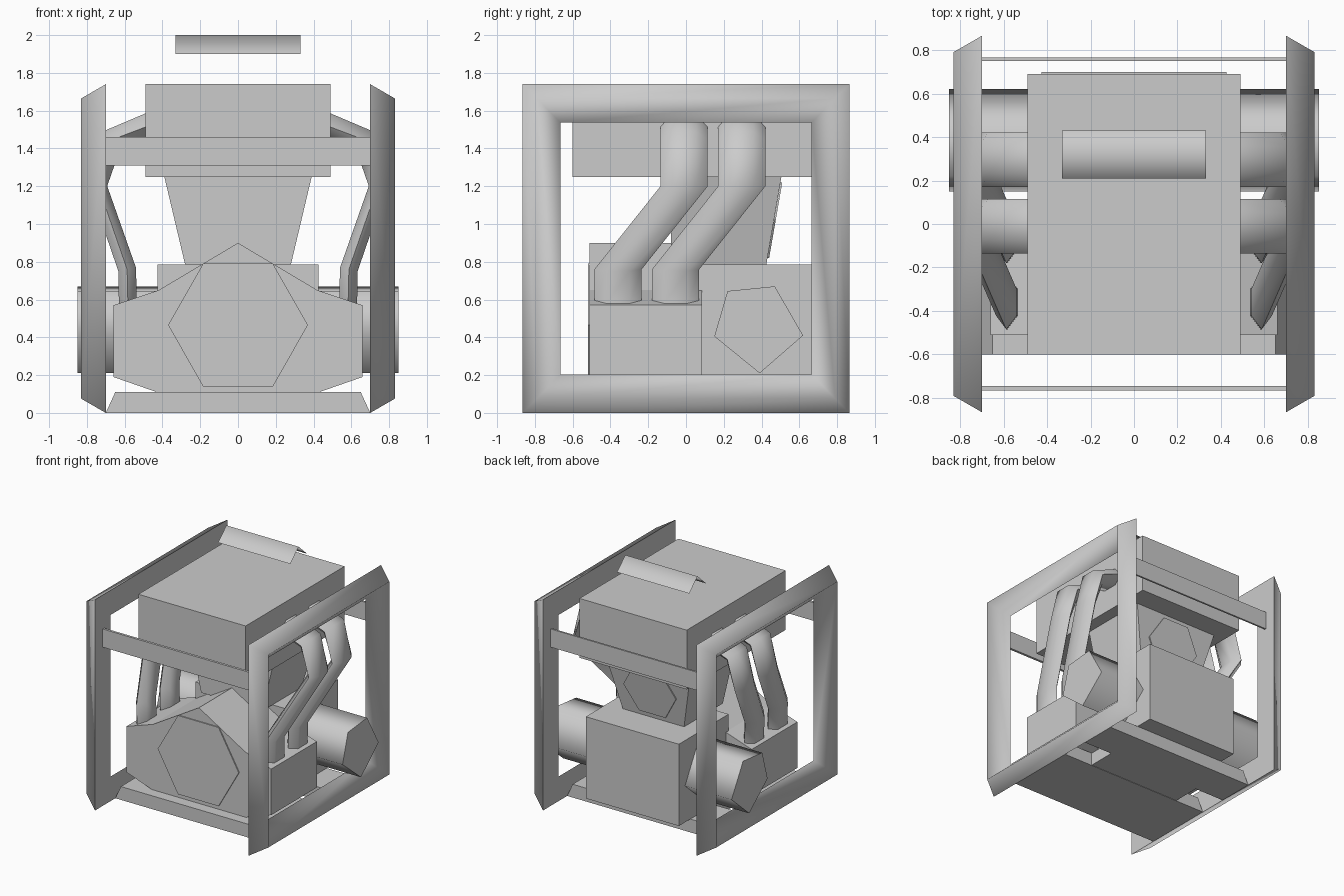
import bpy, math
from mathutils import Vector

cube = bpy.data.objects.get("Cube")
if cube:
    bpy.data.objects.remove(cube, do_unlink=True)

grey = bpy.data.materials.new("plain_grey")
grey.use_nodes = True
grey.diffuse_color = (0.6, 0.6, 0.6, 1)
grey.node_tree.nodes["Principled BSDF"].inputs["Base Color"].default_value = (0.6, 0.6, 0.6, 1)


def make(name, verts, faces, smooth=None):
    mesh = bpy.data.meshes.new(name)
    mesh.from_pydata(verts, [], faces)
    mesh.materials.append(grey)
    obj = bpy.data.objects.new(name, mesh)
    bpy.context.collection.objects.link(obj)
    bpy.ops.object.select_all(action='DESELECT')
    obj.select_set(True)
    bpy.context.view_layer.objects.active = obj
    bpy.ops.object.mode_set(mode='EDIT')
    bpy.ops.mesh.select_all(action='SELECT')
    bpy.ops.mesh.normals_make_consistent(inside=False)
    bpy.ops.object.mode_set(mode='OBJECT')
    if smooth:
        bpy.ops.object.shade_smooth_by_angle(angle=math.radians(smooth))
    return obj


def loft(name, rings, smooth=None, closed=False):
    """Skin a list of equal rings; cap the ends unless the loft is closed."""
    n, m = len(rings[0]), len(rings)
    faces = []
    for r in range(m if closed else m - 1):
        a, b = r * n, (r + 1) % m * n
        faces += [(a + i, a + (i + 1) % n, b + (i + 1) % n, b + i) for i in range(n)]
    if not closed:
        faces += [tuple(range(n)), tuple(range((m - 1) * n, m * n))]
    return make(name, [v for ring in rings for v in ring], faces, smooth)


def rect(x, y0, y1, z):
    return [(-x, y0, z), (x, y0, z), (x, y1, z), (-x, y1, z)]


def box(name, x, y0, y1, z0, z1, x_top=None):
    return loft(name, [rect(x, y0, y1, z0), rect(x_top or x, y0, y1, z1)])


def prism_y(name, outline, y0, y1):
    return loft(name, [[(x, y, z) for x, z in outline] for y in (y0, y1)])


# Side frames: square rings with a triangular section
def side_frame(name, s):
    section = [(0.70, 0.865, 0.87), (0.83, 0.79, 0.795), (0.70, 0.665, 0.667)]
    rings = [[(s * x, sy * ry, 0.87 + sz * rz) for x, ry, rz in section]
             for sy, sz in ((-1, -1), (1, -1), (1, 1), (-1, 1))]
    loft(name, rings, 112, True)


# Exhaust pipes: flattened hexagonal tube bent from head to block
def pipe(name, s, y):
    path = [Vector(p) for p in ((0.42, y, 1.54), (0.67, y, 1.445), (0.74, y, 1.20),
                                (0.587, y - 0.35, 0.76), (0.583, y - 0.35, 0.58))]
    thickness = (0.08, 0.075, 0.055, 0.055, 0.055)
    rings = []
    for i, p in enumerate(path):
        d = Vector((0, 0, 0))
        for a, b in ((i - 1, i), (i, i + 1)):
            if a >= 0 and b < len(path):
                step = path[b] - path[a]
                step.y = 0
                d += step.normalized()
        d.normalize()
        normal = Vector((-d.z, 0, d.x)) * thickness[i]
        ring = []
        for k in range(6):
            t = k * math.pi / 3
            q = p + normal * math.sin(t) + Vector((0, 0.125 * math.cos(t), 0))
            ring.append((s * q.x, q.y, q.z))
        rings.append(ring)
    loft(name, rings, 65)


for side, s in (("left", 1), ("right", -1)):
    side_frame(side + "_frame", s)
    pipe(side + "_front_pipe", s, -0.01)
    pipe(side + "_rear_pipe", s, 0.295)

# Cross bars, floor plates and sump between the frames
box("front_cross_bar", 0.70, -0.765, -0.745, 1.31, 1.46)
box("rear_cross_bar", 0.70, 0.75, 0.765, 1.31, 1.46)
box("front_floor_plate", 0.70, -0.60, 0.0, 0, 0.11, 0.65)
box("rear_floor_plate", 0.70, 0.24, 0.55, 0, 0.11, 0.65)
box("sump", 0.43, -0.01, 0.25, 0.003, 0.12)

# Engine: front block, rear block, funnel and head
half = [(0.43, 0.11), (0.66, 0.19), (0.66, 0.57), (0.42, 0.65)]
outline = half + [(0, 0.90)] + [(-x, z) for x, z in reversed(half)]
prism_y("front_block", outline, -0.51, 0.085)
box("rear_block", 0.425, 0.05, 0.70, 0.11, 0.785)
loft("funnel", [rect(0.28, -0.08, 0.425, 0.785), rect(0.39, -0.08, 0.505, 1.25)])
box("head_box", 0.49, -0.60, 0.69, 1.25, 1.74)

# Hexagonal covers
hexagon = [(math.cos(k * math.pi / 3), math.sin(k * math.pi / 3)) for k in range(6)]
prism_y("front_cover", [(0.37 * x, 0.465 + 0.375 * z) for x, z in hexagon], -0.519, -0.51)
loft("rear_cover", [[(0.24 * x, 0.465 + 0.04 * z + y, 1.02 + 0.23 * z) for x, z in hexagon]
                    for y in (0.001, 0.01)])

# Five-sided muffler running across the rear
end = [(0.15, 0.405), (0.22, 0.645), (0.47, 0.67), (0.62, 0.41), (0.39, 0.21)]
loft("muffler", [[(x, y, z) for y, z in end] for x in (-0.85, 0.85)], 80)

# Bent single sheet floating above the head
arch = [(0.21, 1.90), (0.32, 2.0), (0.43, 1.90)]
make("top_sheet", [(x, y, z) for x in (-0.33, 0.33) for y, z in arch],
     [(0, 3, 4, 1), (1, 4, 5, 2)], 95)
